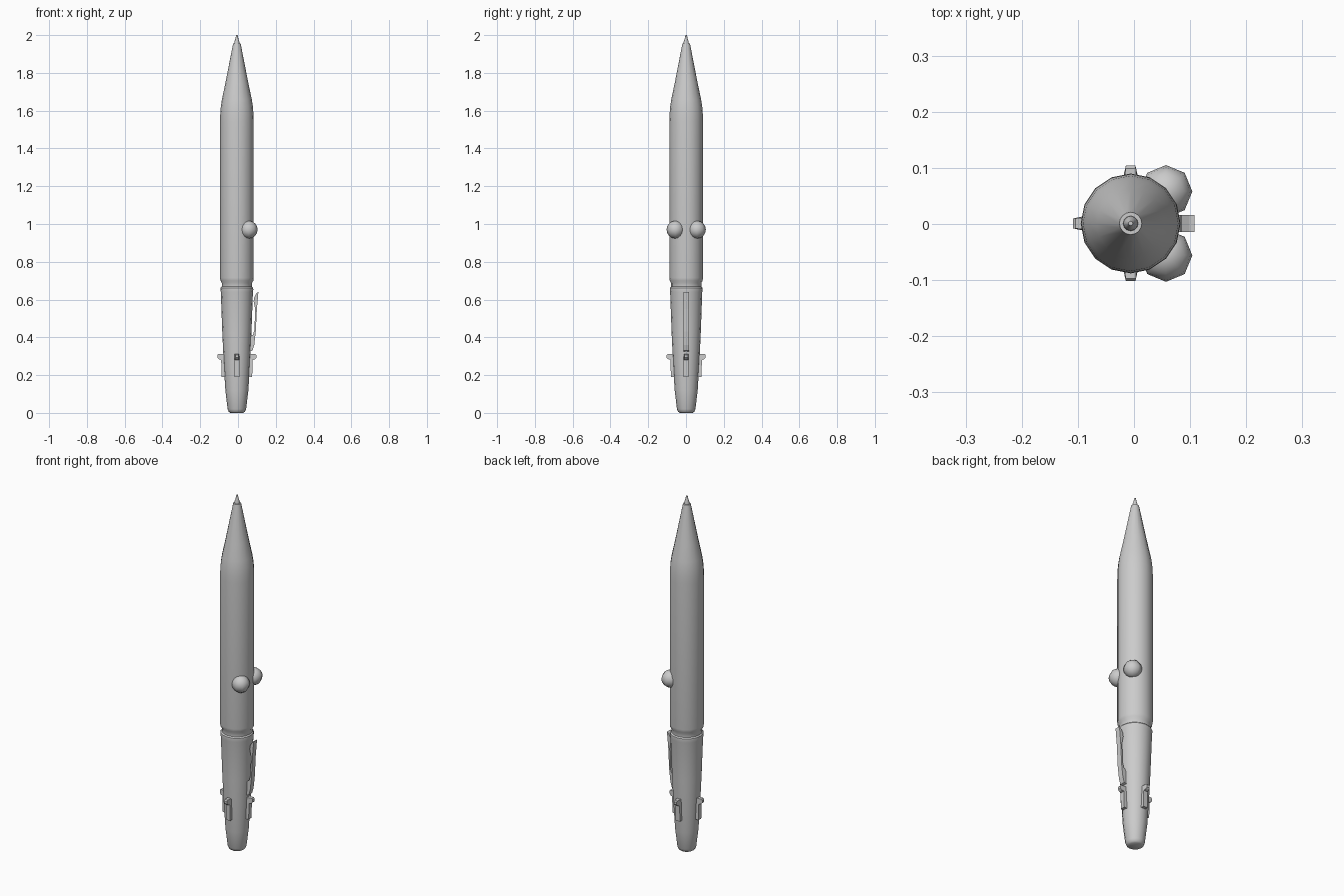
import bpy, bmesh, math
from mathutils import Matrix, Vector

if "Cube" in bpy.data.objects:
    bpy.data.objects.remove(bpy.data.objects["Cube"])

CX, CY = -0.006, 0.001   # pen axis


def finish(name, bm, smooth=None):
    bmesh.ops.recalc_face_normals(bm, faces=bm.faces)
    me = bpy.data.meshes.new(name)
    bm.to_mesh(me)
    bm.free()
    ob = bpy.data.objects.new(name, me)
    bpy.context.collection.objects.link(ob)
    if smooth:
        bpy.ops.object.select_all(action='DESELECT')
        ob.select_set(True)
        bpy.context.view_layer.objects.active = ob
        bpy.ops.object.shade_smooth_by_angle(angle=math.radians(smooth))
    return ob


def lathe(name, profile, sides=16):
    bm = bmesh.new()
    rings = []
    for r, z in profile:
        rings.append([bm.verts.new((CX + r * math.cos(2 * math.pi * i / sides),
                                    CY + r * math.sin(2 * math.pi * i / sides), z))
                      for i in range(sides)])
    for a, b in zip(rings, rings[1:]):
        for i in range(sides):
            j = (i + 1) % sides
            bm.faces.new((a[i], a[j], b[j], b[i]))
    bm.faces.new(rings[0])
    bm.faces.new(rings[-1])
    return finish(name, bm, 35)


def plate(name, outline, halfwidth, angle=0.0):
    """Side outline of (radius, z, width factor) points, given thickness, turned about the axis."""
    bm = bmesh.new()
    sides = [[bm.verts.new((r, s * halfwidth * w, z)) for r, z, w in outline] for s in (-1, 1)]
    n = len(outline)
    for i in range(n):
        j = (i + 1) % n
        bm.faces.new((sides[0][i], sides[0][j], sides[1][j], sides[1][i]))
    for s in sides:
        bm.faces.new(s)
    bmesh.ops.transform(bm, verts=bm.verts,
                        matrix=Matrix.Translation((CX, CY, 0)) @ Matrix.Rotation(angle, 4, 'Z'))
    return finish(name, bm)


# Barrel: lower grip, groove, upper barrel and cone
lathe("pen_barrel", [
    (0.034, 0.0), (0.043, 0.006), (0.049, 0.02), (0.061, 0.12), (0.070, 0.27),
    (0.077, 0.42), (0.085, 0.64), (0.087, 0.652), (0.086, 0.662), (0.080, 0.668),
    (0.080, 0.688), (0.087, 0.70), (0.089, 0.715), (0.089, 1.54), (0.088, 1.58),
    (0.085, 1.62), (0.079, 1.66), (0.061, 1.745), (0.022, 1.945), (0.020, 1.955)])

# Writing tip
lathe("pen_tip", [(0.014, 1.94), (0.013, 1.965), (0.008, 1.98), (0.004, 2.0)], 12)

# Four slider buttons around the lower barrel
button = [(0.055, 0.19, 1), (0.081, 0.19, 1), (0.083, 0.28, 1), (0.095, 0.284, .8),
          (0.103, 0.292, .65), (0.103, 0.306, .65), (0.098, 0.312, .7), (0.055, 0.312, 1)]
for k in range(4):
    plate(f"slider_button_{k + 1}", button, 0.013, k * math.pi / 2)

# Pocket clip
clip = [(0.068, 0.325), (0.083, 0.33), (0.092, 0.36), (0.100, 0.43), (0.106, 0.55),
        (0.114, 0.64), (0.105, 0.635), (0.091, 0.61), (0.089, 0.59), (0.097, 0.55),
        (0.093, 0.44), (0.086, 0.415), (0.068, 0.40)]
plate("pocket_clip", [(r, z, 1) for r, z in clip], 0.015)

# Pair of round eyes
for side, s in (("left", -1), ("right", 1)):
    bm = bmesh.new()
    bmesh.ops.create_uvsphere(bm, u_segments=8, v_segments=8, radius=0.047,
                              matrix=Matrix.Translation((0.057, s * 0.057 + CY, 0.97)))
    finish(f"{side}_eye", bm, 60)
